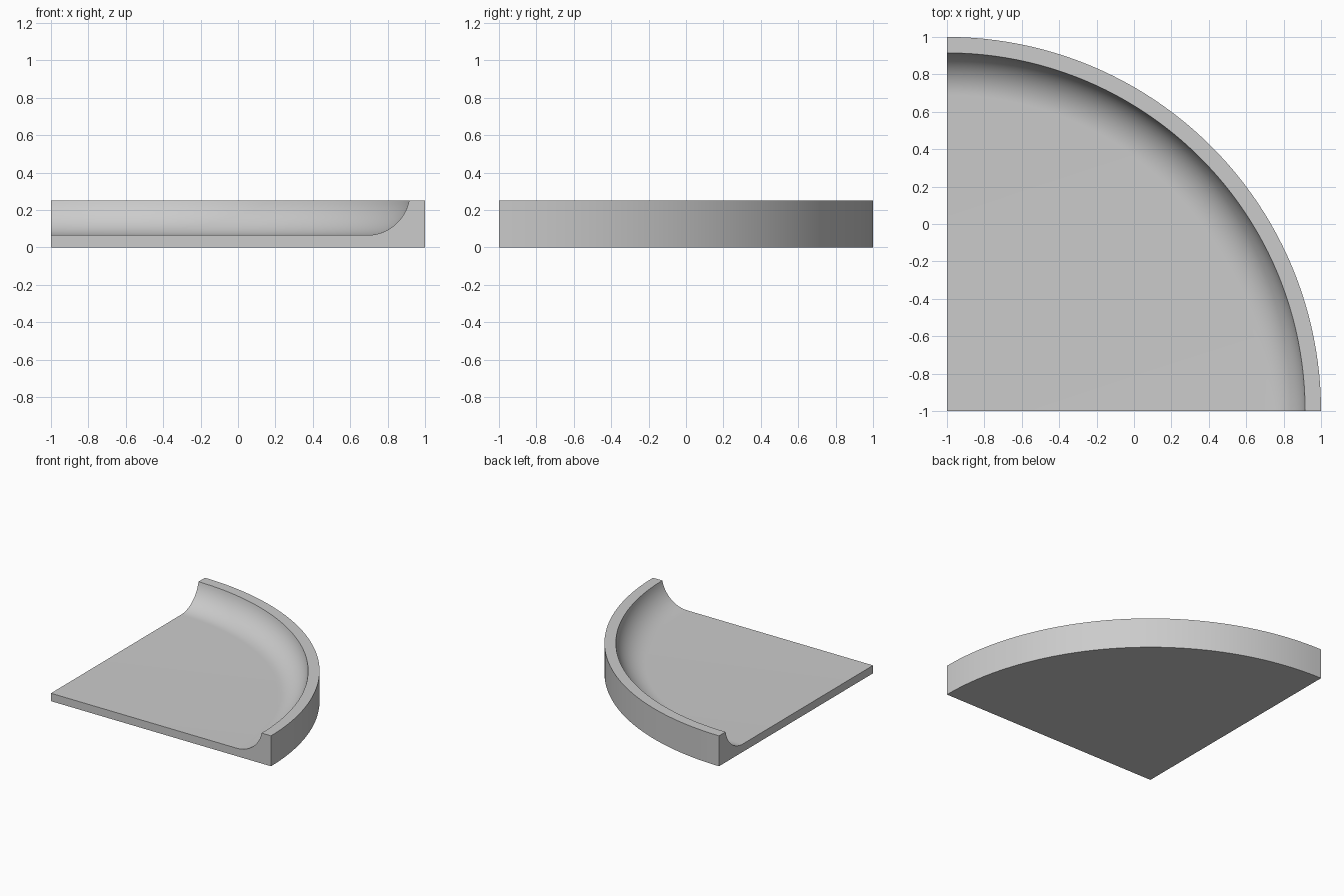
import bpy
import bmesh
from math import sin, cos, acos, pi, radians

cube = bpy.data.objects.get("Cube")
if cube:
    bpy.data.objects.remove(cube, do_unlink=True)

RADIUS, HEIGHT, FLOOR = 2.0, 0.25, 0.065
COVE_R, LIP = 0.23, 1.915          # concave fillet radius, inner radius of the rim
COVE_STEPS, SWEEP_STEPS = 16, 48

# Plain grey material
grey = bpy.data.materials.new("plain grey")
grey.use_nodes = True
colour = (0.6, 0.6, 0.6, 1)
grey.diffuse_color = colour
grey.node_tree.nodes["Principled BSDF"].inputs["Base Color"].default_value = colour

# Radial section: underside, outer wall, rim, coved inner wall, floor
end = acos(1 - (HEIGHT - FLOOR) / COVE_R)
cove_start = LIP - COVE_R * sin(end)
profile = [(0, 0), (RADIUS, 0), (RADIUS, HEIGHT)]
for i in range(COVE_STEPS, -1, -1):
    a = end * i / COVE_STEPS
    profile.append((cove_start + COVE_R * sin(a), FLOOR + COVE_R * (1 - cos(a))))
profile.append((0, FLOOR))

# Sweep the section through a quarter turn about the front left corner
bm = bmesh.new()
section = bm.faces.new([bm.verts.new((r - 1, -1, z)) for r, z in profile])
bmesh.ops.spin(bm, geom=[section], cent=(-1, -1, 0), axis=(0, 0, 1),
               angle=pi / 2, steps=SWEEP_STEPS, use_duplicate=False)
start_faces = [f for f in bm.faces if all(abs(v.co.y + 1) < 1e-5 for v in f.verts)]
if not start_faces:
    ring = [v for v in bm.verts if abs(v.co.y + 1) < 1e-5 and v.co.x > -0.999]
    corner = [v for v in bm.verts if abs(v.co.y + 1) < 1e-5 and v.co.x <= -0.999]
    lookup = {(round(v.co.x, 4), round(v.co.z, 4)): v for v in ring + corner}
    bm.faces.new([lookup[(round(r - 1, 4), round(z, 4))] for r, z in profile])

# Merge the pivot points and tidy the surface
bmesh.ops.remove_doubles(bm, verts=bm.verts, dist=1e-5)
bmesh.ops.dissolve_degenerate(bm, edges=bm.edges, dist=1e-5)
bmesh.ops.recalc_face_normals(bm, faces=bm.faces)

mesh = bpy.data.meshes.new("quarter_tray")
bm.to_mesh(mesh)
bm.free()
mesh.materials.append(grey)
tray = bpy.data.objects.new("quarter_tray", mesh)
bpy.context.collection.objects.link(tray)

# Smooth curved walls, crisp edges
bpy.ops.object.select_all(action="DESELECT")
tray.select_set(True)
bpy.context.view_layer.objects.active = tray
bpy.ops.object.shade_smooth_by_angle(angle=radians(30))
